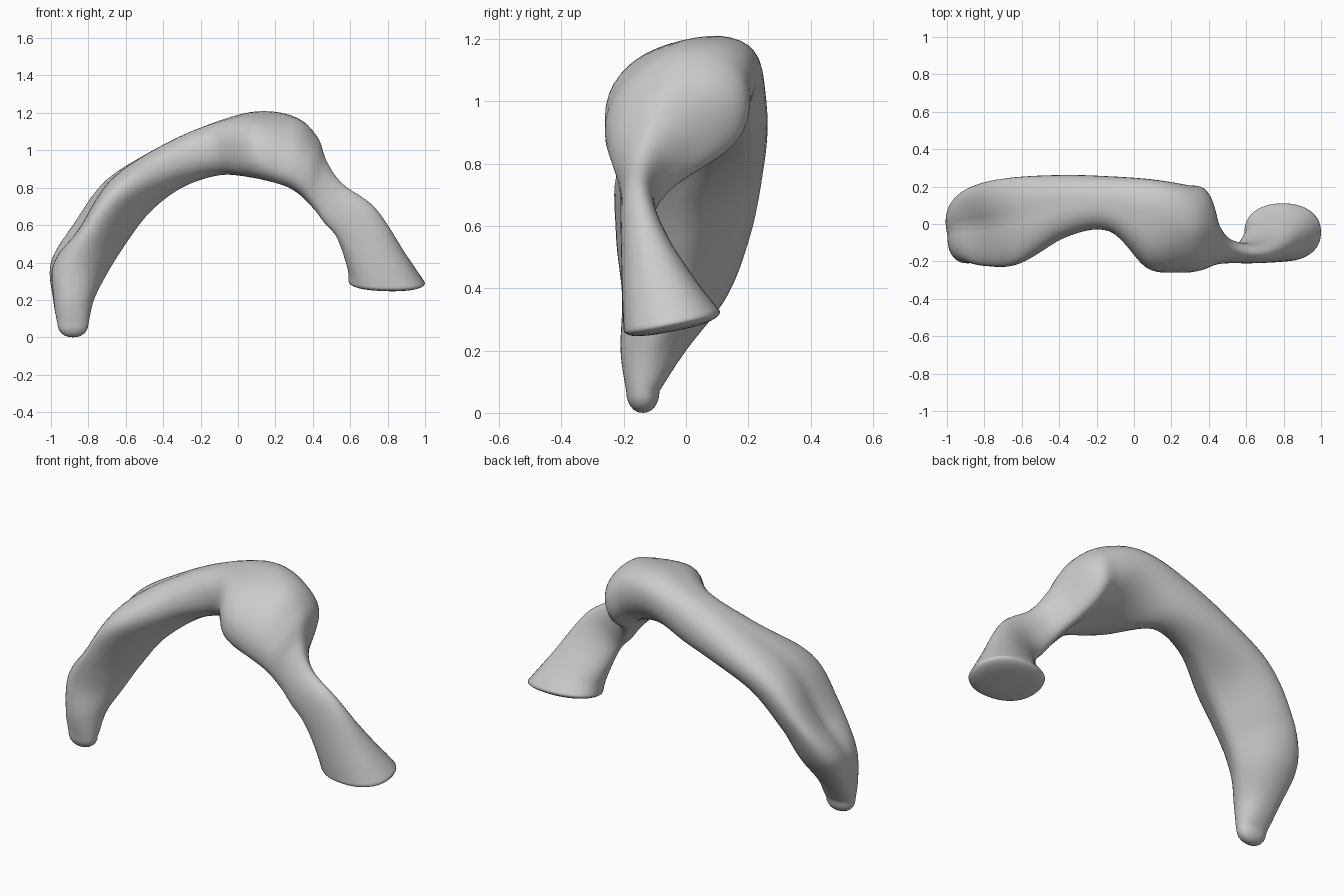
import bpy, bmesh, math

if "Cube" in bpy.data.objects:
    bpy.data.objects.remove(bpy.data.objects["Cube"])

# Arch sections from left tip to right foot: outer x,z, inner x,z, front y, back y
S = [
    (-.965, .07, -.80, .07, -.192, -.085),
    (-.987, .20, -.77, .20, -.21, .0),
    (-.997, .40, -.70, .34, -.205, .135),
    (-.87, .61, -.60, .50, -.225, .212),
    (-.70, .84, -.47, .67, -.215, .25),
    (-.42, 1.02, -.30, .80, -.07, .262),
    (-.15, 1.14, -.11, .865, -.04, .255),
    (.10, 1.205, .05, .86, -.235, .24),
    (.31, 1.175, .22, .825, -.26, .21),
    (.425, 1.07, .32, .775, -.25, .18),
    (.475, .94, .405, .69, -.22, .0),
    (.56, .82, .465, .61, -.21, -.085),
    (.735, .69, .53, .53, -.21, -.09),
    (.90, .44, .585, .37, -.205, .03),
    (1.0, .29, .59, .30, -.20, .11),
]
SIDES, STEPS, CAP = 40, 7, 6


def spline(p0, p1, p2, p3, t):
    """Catmull-Rom blend of four sections."""
    return [b + .5 * t * (c - a + t * (2*a - 5*b + 4*c - d + t * (3*(b - c) + d - a)))
            for a, b, c, d in zip(p0, p1, p2, p3)]


def soft(v, p=.9):
    """Slightly squared ellipse."""
    return math.copysign(abs(v) ** p, v)


def bump(x, mid, width):
    return math.exp(-((x - mid) / width) ** 2)


def ring(bm, s, scale=1, sink=0):
    ox, oz, ix, iz, y0, y1 = s
    cx, cz, dx, dz = (ox+ix)/2, (oz+iz)/2, (ox-ix)/2, (oz-iz)/2
    half = math.hypot(dx, dz)
    nx, nz = dx / half, dz / half
    # front and back edges bend outward on the left arm, the shoulder twists
    fade = max(0, min(1, (cz - .1) / .4))
    lf = fade * (.06 * bump(cx, -.68, .3) - .09 * bump(cx, .27, .22))
    lb = fade * (.1 * bump(cx, -.78, .28) + .06 * bump(cx, .12, .2))
    taper = fade * .35 * bump(cx, -.65, .22)
    drop = .03 * max(0, min(1, (cx - .68) / .1))
    a_out = math.sqrt(half**2 - max(lf, lb, 0)**2)
    a_in = math.sqrt(half**2 - min(lf, lb, 0)**2)
    out = []
    for i in range(SIDES):
        t = math.tau * i / SIDES
        c, f = soft(math.cos(t)), soft(math.sin(t))
        u = (a_out if c > 0 else a_in) * c * (1 - taper * max(f, 0))
        u += lf * f if f > 0 else -lb * f
        u *= scale
        out.append(bm.verts.new((cx + nx*u, (y0+y1)/2 - scale*f*(y1-y0)/2,
                                 max(0, cz + nz*u - scale*drop*f - sink))))
    return out


def cap(bm, s, depth, p):
    """Rounded downward end, from the rim inward."""
    angles = [math.pi / 2 * k / CAP for k in range(1, CAP + 1)]
    return [ring(bm, s, max(.01, math.cos(a) ** p), depth * math.sin(a)) for a in angles]


# Loft the arch through the sections, with rounded ends
bm = bmesh.new()
n = len(S)
rows = cap(bm, S[0], .07, .9)[::-1]
for k in range(n - 1):
    q = [S[max(0, k-1)], S[k], S[k+1], S[min(n-1, k+2)]]
    rows += [ring(bm, spline(*q, j / STEPS)) for j in range(STEPS)]
rows.append(ring(bm, S[-1]))
rows += cap(bm, S[-1], .033, .6)
for r0, r1 in zip(rows, rows[1:]):
    for i in range(SIDES):
        j = (i + 1) % SIDES
        bm.faces.new((r0[i], r0[j], r1[j], r1[i]))
bm.faces.new(rows[0])
bm.faces.new(rows[-1])
bmesh.ops.recalc_face_normals(bm, faces=bm.faces[:])
for f in bm.faces:
    f.smooth = True
me = bpy.data.meshes.new("curved_arch")
bm.to_mesh(me)
bm.free()
arch = bpy.data.objects.new("curved_arch", me)
bpy.context.collection.objects.link(arch)
